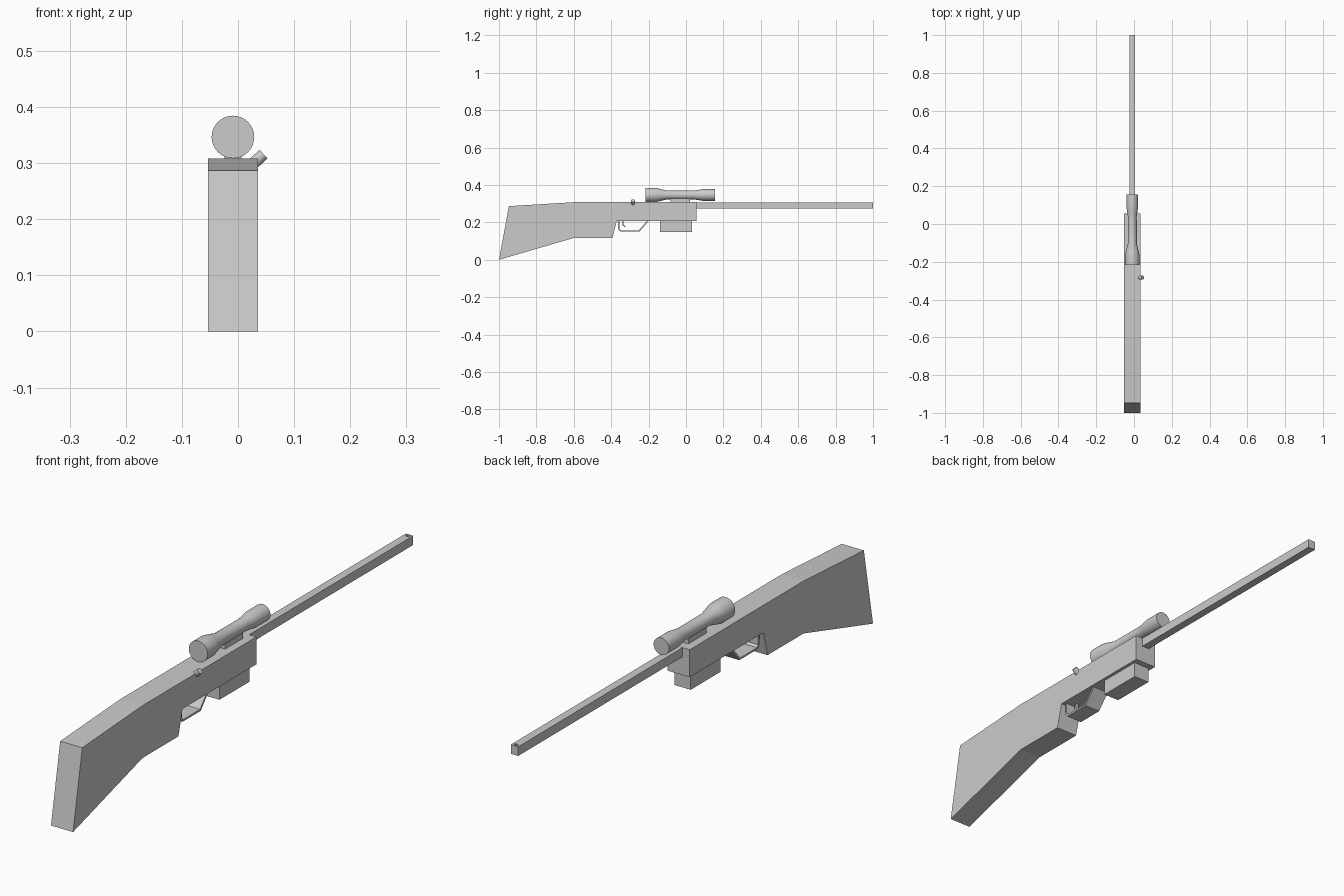
import bpy, bmesh, math
from mathutils import Vector

if "Cube" in bpy.data.objects:
    bpy.data.objects.remove(bpy.data.objects["Cube"])

CX = -0.009  # centre line of the body


def finish(name, bm):
    bmesh.ops.recalc_face_normals(bm, faces=bm.faces)
    mesh = bpy.data.meshes.new(name)
    bm.to_mesh(mesh)
    bm.free()
    ob = bpy.data.objects.new(name, mesh)
    bpy.context.collection.objects.link(ob)
    return ob


def extrude_profile(name, points, width):
    """Side profile in (y, z), extruded across x around the centre line."""
    bm = bmesh.new()
    face = bm.faces.new([bm.verts.new((CX - width / 2, y, z)) for y, z in points])
    ext = bmesh.ops.extrude_face_region(bm, geom=[face])
    moved = [g for g in ext["geom"] if isinstance(g, bmesh.types.BMVert)]
    bmesh.ops.translate(bm, vec=(width, 0, 0), verts=moved)
    return finish(name, bm)


def block(name, y0, y1, z0, z1, width):
    return extrude_profile(name, [(y0, z0), (y1, z0), (y1, z1), (y0, z1)], width)


def smooth(ob):
    bpy.ops.object.select_all(action='DESELECT')
    ob.select_set(True)
    bpy.context.view_layer.objects.active = ob
    bpy.ops.object.shade_smooth_by_angle(angle=math.radians(35))


# Stock with grip and butt
extrude_profile("stock", [(-1.0, 0.0), (-0.60, 0.117), (-0.393, 0.117), (-0.37, 0.208),
                          (0.055, 0.208), (0.055, 0.308), (-0.60, 0.308), (-0.947, 0.287)], 0.089)

# Square barrel with a small notch at the muzzle
barrel = block("barrel", 0.03, 1.0, 0.274, 0.3075, 0.03)
notch = block("muzzle_notch_cutter", 0.985, 0.995, 0.300, 0.33, 0.014)
notch.hide_render = True
notch.hide_set(True)
cut = barrel.modifiers.new("notch", 'BOOLEAN')
cut.object = notch
cut.solver = 'EXACT'

# Magazine and scope mount
block("magazine", -0.14, 0.032, 0.15, 0.215, 0.065)
block("scope_mount", -0.083, 0.021, 0.30, 0.335, 0.03)

# Trigger guard: bent strip, outer line then inner line
extrude_profile("trigger_guard", [(-0.363, 0.212), (-0.363, 0.163), (-0.352, 0.151), (-0.248, 0.151),
                                  (-0.196, 0.212), (-0.206, 0.212), (-0.252, 0.158), (-0.349, 0.158),
                                  (-0.356, 0.166), (-0.356, 0.212)], 0.065)

# Trigger
extrude_profile("trigger", [(-0.340, 0.212), (-0.341, 0.186), (-0.325, 0.174), (-0.322, 0.179),
                            (-0.335, 0.189), (-0.333, 0.212)], 0.012)

# Scope: rings along y joined into one tube
rings = [(-0.216, 0.038), (-0.165, 0.038), (-0.145, 0.034), (-0.105, 0.024), (0.04, 0.0235),
         (0.065, 0.027), (0.09, 0.031), (0.155, 0.031)]
SIDES = 32
bm = bmesh.new()
loops = []
for y, r in rings:
    loops.append([bm.verts.new((CX + r * math.cos(2 * math.pi * i / SIDES), y,
                                0.3465 + r * math.sin(2 * math.pi * i / SIDES)))
                  for i in range(SIDES)])
for a, b in zip(loops, loops[1:]):
    for i in range(SIDES):
        j = (i + 1) % SIDES
        bm.faces.new((a[i], a[j], b[j], b[i]))
bm.faces.new(loops[0])
bm.faces.new(loops[-1])
smooth(finish("scope", bm))

# Bolt handle, slanting up and out of the right side
axis = Vector((0.73, 0, 0.68))
bpy.ops.mesh.primitive_cylinder_add(vertices=16, radius=0.0105, depth=0.05,
                                    location=Vector((0.0455, -0.284, 0.316)) - axis * 0.025,
                                    rotation=axis.to_track_quat('Z', 'Y').to_euler())
bolt = bpy.context.object
bolt.name = "bolt_handle"
smooth(bolt)
